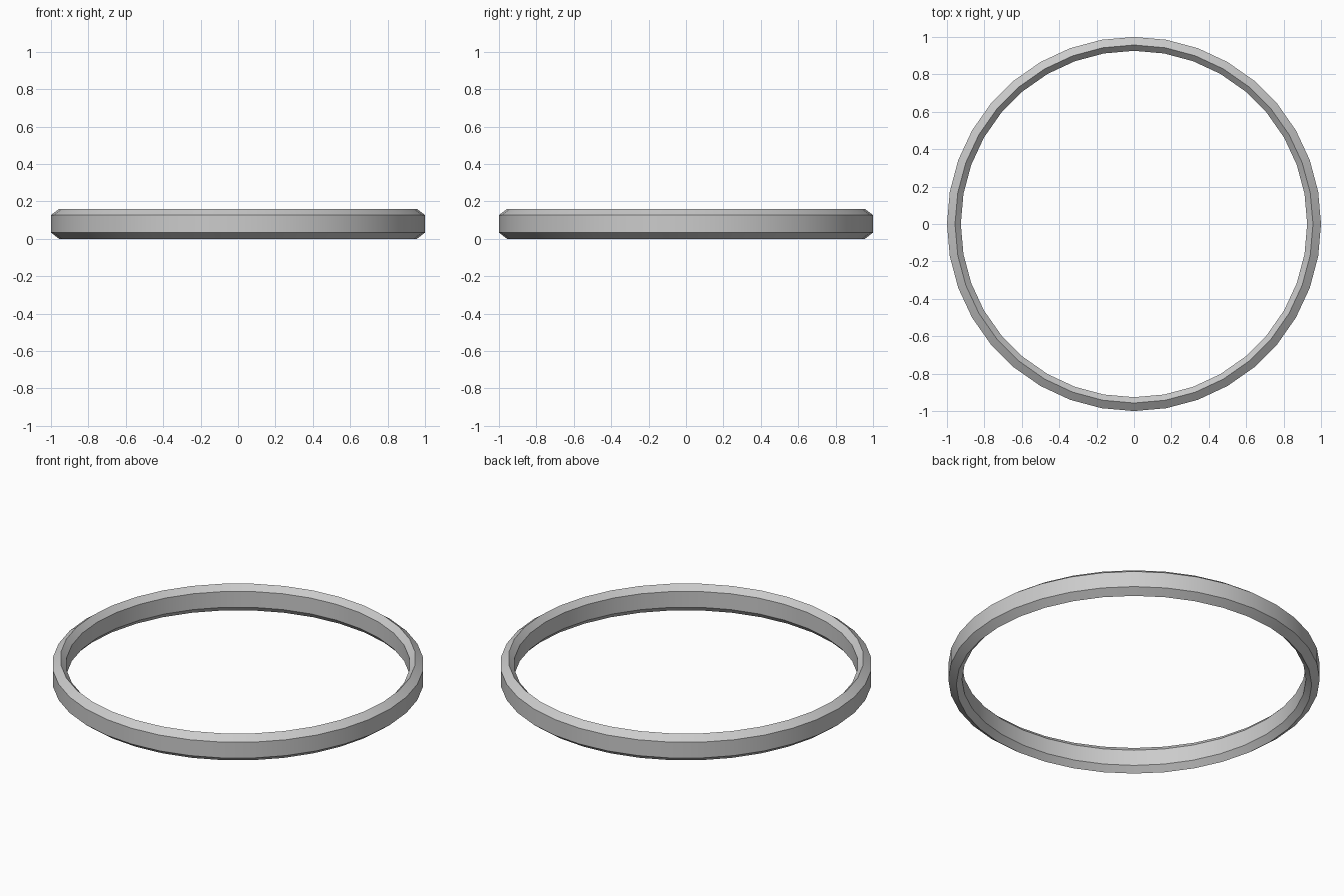
import bpy, bmesh
from math import sin, cos, tau

if "Cube" in bpy.data.objects:
    bpy.data.objects.remove(bpy.data.objects["Cube"])

SIDES = 36
# ring cross-section (radius, height): hexagon with upright inner and outer walls
profile = [(1.0, 0.033), (1.0, 0.127), (0.957, 0.159),
           (0.926, 0.127), (0.926, 0.033), (0.957, 0.0)]

# sweep the cross-section around z
bm = bmesh.new()
rings = [[bm.verts.new((r * cos(tau * i / SIDES), r * sin(tau * i / SIDES), z))
          for r, z in profile] for i in range(SIDES)]
n = len(profile)
for i in range(SIDES):
    a, b = rings[i], rings[(i + 1) % SIDES]
    for j in range(n):
        k = (j + 1) % n
        bm.faces.new((a[j], b[j], b[k], a[k]))
bmesh.ops.recalc_face_normals(bm, faces=bm.faces[:])

mesh = bpy.data.meshes.new("ring_band")
bm.to_mesh(mesh)
bm.free()
ring = bpy.data.objects.new("ring_band", mesh)
bpy.context.collection.objects.link(ring)

# smooth around the band, crisp along the bevels
bpy.context.view_layer.objects.active = ring
ring.select_set(True)
bpy.ops.object.shade_smooth_by_angle(angle=0.52)
